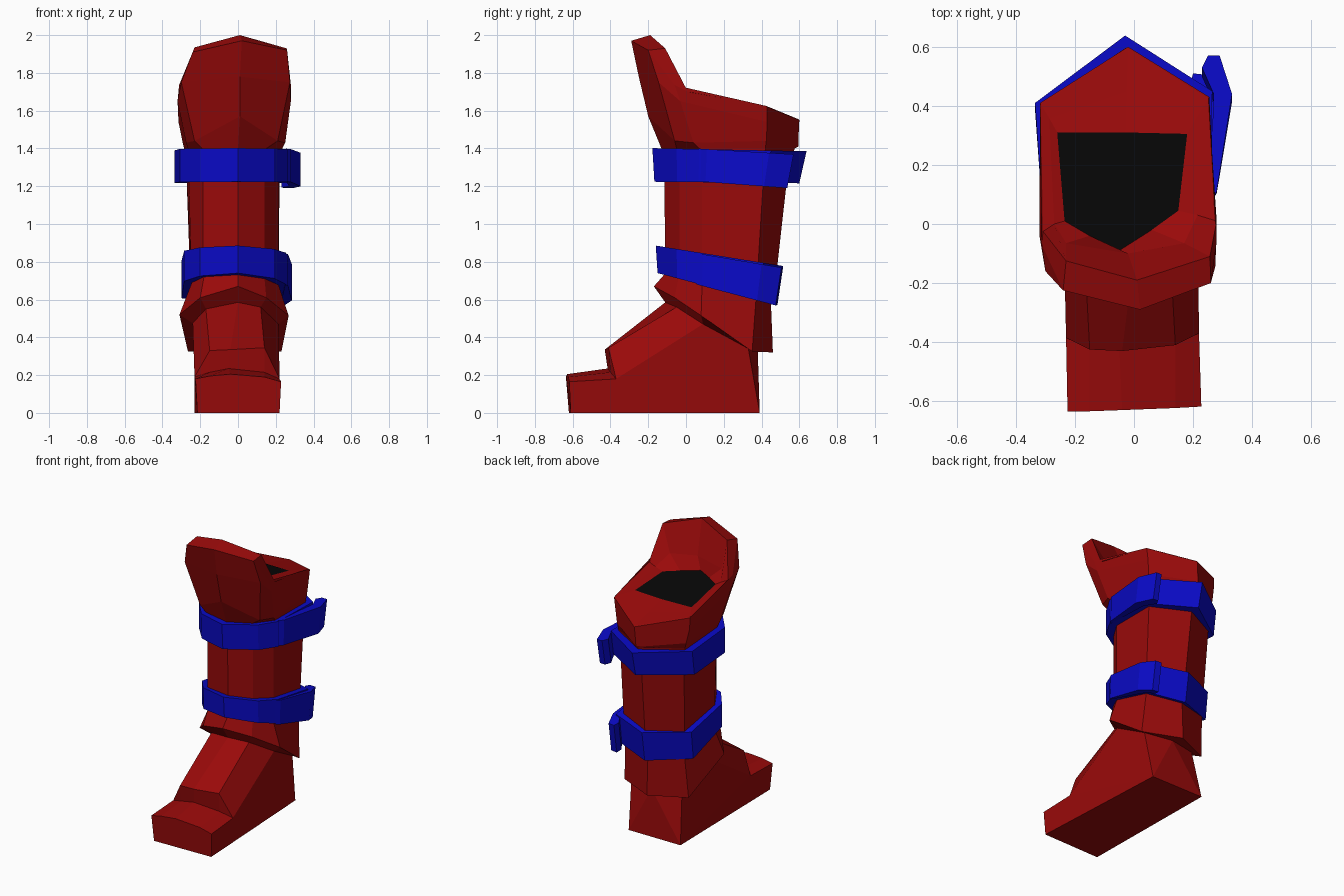
import bpy, bmesh


def material(name, rgb):
    m = bpy.data.materials.new(name)
    m.diffuse_color = (*rgb, 1)
    return m


RED = material("red", (0.32, 0.003, 0.003))
BLUE = material("blue", (0.003, 0.003, 0.58))
BLACK = material("black", (0.002, 0.002, 0.002))


def build(name, verts, faces, mat):
    bm = bmesh.new()
    vs = [bm.verts.new(v) for v in verts]
    for f in faces:
        bm.faces.new([vs[i] for i in f])
    bmesh.ops.remove_doubles(bm, verts=bm.verts, dist=0.001)
    bmesh.ops.recalc_face_normals(bm, faces=bm.faces)
    me = bpy.data.meshes.new(name)
    bm.to_mesh(me)
    bm.free()
    me.materials.append(mat)
    ob = bpy.data.objects.new(name, me)
    bpy.context.collection.objects.link(ob)
    return ob


def strips(rows, n, closed):
    # quads joining consecutive rows of n points
    return [(r * n + i, r * n + (i + 1) % n, (r + 1) * n + (i + 1) % n, (r + 1) * n + i)
            for r in range(rows - 1) for i in range(n if closed else n - 1)]


def loft(name, rings, mat):
    n = len(rings[0])
    return build(name, [p for r in rings for p in r], strips(len(rings), n, True), mat)


def prism(name, outline, top, bottom, mat):
    # outline extruded between two sloping heights (z at y=0, slope), tapering in slightly below
    n = len(outline)
    verts = [(x, y * s, a + b * y) for (a, b), s in ((bottom, .94), (top, 1)) for x, y in outline]
    caps = [tuple(range(n)), tuple(range(n, 2 * n))]
    return build(name, verts, strips(2, n, True) + caps, mat)


def level(outline, a, b=0):
    return [(x, y, a + b * y) for x, y in outline]


# Ring order: front, front left, left, back left, back, back right, right, front right
ankle = [(0, -.11, .585), (-.17, -.05, .55), (-.24, .06, .475), (-.2, .33, .34),
         (0, .38, .33), (.19, .33, .34), (.215, .09, .47), (.12, -.05, .56)]

# Foot: toe edge, step base, step top, ankle edge, each from left to right
toe = [(-.225, -.635, .18), (-.15, -.634, .195), (-.04, -.63, .205), (.14, -.623, .19), (.228, -.618, .165)]
step = [(-.23, -.385, .19), (-.15, -.41, .215), (-.05, -.415, .235), (.14, -.4, .215), (.22, -.37, .18)]
vamp = [step[0], (-.15, -.425, .33), (-.04, -.43, .335), (.14, -.41, .345), step[4]]
instep = [ankle[i] for i in (2, 1, 0, 7, 6)]
sole = [(-.215, -.62, 0), (.22, -.61, 0), (.17, .39, 0), (-.23, .39, 0)]
foot_faces = strips(4, 5, False) + [
    (20, 21, 4, 3, 2, 1, 0), (20, 21, 22, 23),
    (20, 0, 5, 23), (5, 15, 24, 23), (21, 4, 9, 22), (9, 19, 26, 22),
    (23, 24, 25), (23, 25, 22), (22, 25, 26)]
build("foot", toe + step + vamp + instep + sole + ankle[3:6], foot_faces, RED)

# Shaft with flared ankle hem
hem = [(0, -.17, .67), (-.2, -.1, .61), (-.31, .02, .52), (-.265, .35, .325),
       (-.02, .46, .32), (.23, .35, .325), (.268, .08, .515), (.15, -.06, .61)]
low = [(0, -.115), (-.18, -.075), (-.245, .04), (-.25, .37), (-.02, .45), (.21, .37), (.215, .085), (.14, -.04)]
mid = [(0, -.11), (-.185, -.07), (-.25, .04), (-.255, .38), (-.02, .48), (.215, .38), (.215, .085), (.14, -.035)]
high = [(0, -.115), (-.185, -.075), (-.26, .04), (-.272, .41), (-.03, .535), (.22, .41), (.215, .085), (.14, -.035)]
neck = [(0, -.13), (-.19, -.085), (-.265, .03), (-.285, .42), (-.03, .575), (.23, .42), (.235, .07), (.15, -.05)]
loft("shaft", [ankle, hem, level(low, .7, -.28), level(mid, .82, -.15),
               level(high, 1.24), level(neck, 1.40)], RED)

# Cuff with raised front tongue
base = [(.01, -.2, 1.57), (-.23, -.09, 1.44), (-.275, .02, 1.43), (-.295, .42, 1.44),
        (-.03, .595, 1.41), (.235, .425, 1.44), (.25, .04, 1.43), (.21, -.06, 1.44)]
belly = [(.01, -.25, 1.78), (-.3, -.16, 1.75), (-.32, -.04, 1.65), (-.315, .41, 1.54),
         (-.025, .597, 1.49), (.245, .43, 1.54), (.28, -.03, 1.65), (.275, -.145, 1.75)]
rim = [(.02, -.29, 1.97), (-.24, -.225, 1.91), (-.312, -.07, 1.735), (-.318, .41, 1.62),
       (-.02, .6, 1.55), (.255, .43, 1.62), (.28, -.06, 1.735), (.26, -.2, 1.92)]
lip = [(.01, -.19, 2.0), (-.23, -.125, 1.935), (-.308, -.025, 1.715), (-.316, .405, 1.625),
       (-.02, .595, 1.555), (.252, .425, 1.625), (.28, .01, 1.70), (.257, -.11, 1.93)]
ledge = [(-.02, -.1, 1.78), (-.23, -.065, 1.76), (-.27, .0, 1.70), (-.287, .358, 1.632),
         (-.025, .45, 1.595), (.215, .365, 1.632), (.215, .03, 1.69), (.17, -.065, 1.76)]
mouth = [(-.05, -.09, 1.69), (-.15, -.04, 1.685), (-.235, .01, 1.68), (-.26, .31, 1.64),
         (-.03, .31, 1.635), (.18, .305, 1.64), (.15, .045, 1.68), (.06, -.02, 1.685)]
loft("cuff", [level(neck, 1.40), base, belly, rim, lip, ledge, mouth], RED)
build("opening", mouth, [tuple(range(8))], BLACK)

# Straps, each with an overlapping end on the right
upper = [(0, -.178), (-.2, -.12), (-.308, .01), (-.335, .41), (-.03, .638), (.265, .45), (.262, .07), (.19, -.05)]
lower = [(0, -.16), (-.2, -.1), (-.285, .01), (-.3, .37), (-.02, .515), (.255, .41), (.255, .08), (.19, -.05)]
upper_tab = [(.255, .07), (.28, .11), (.332, .44), (.29, .57), (.25, .57), (.23, .53), (.27, .44)]
lower_tab = [(.25, .06), (.265, .09), (.285, .4), (.245, .505), (.2, .51), (.19, .47), (.23, .4)]
prism("upper_strap", upper, (1.398, -.02), (1.222, -.01), BLUE)
prism("lower_strap", lower, (.86, -.16), (.70, -.25), BLUE)
prism("upper_strap_end", upper_tab, (1.403, -.06), (1.23, -.07), BLUE)
prism("lower_strap_end", lower_tab, (.855, -.17), (.695, -.25), BLUE)
